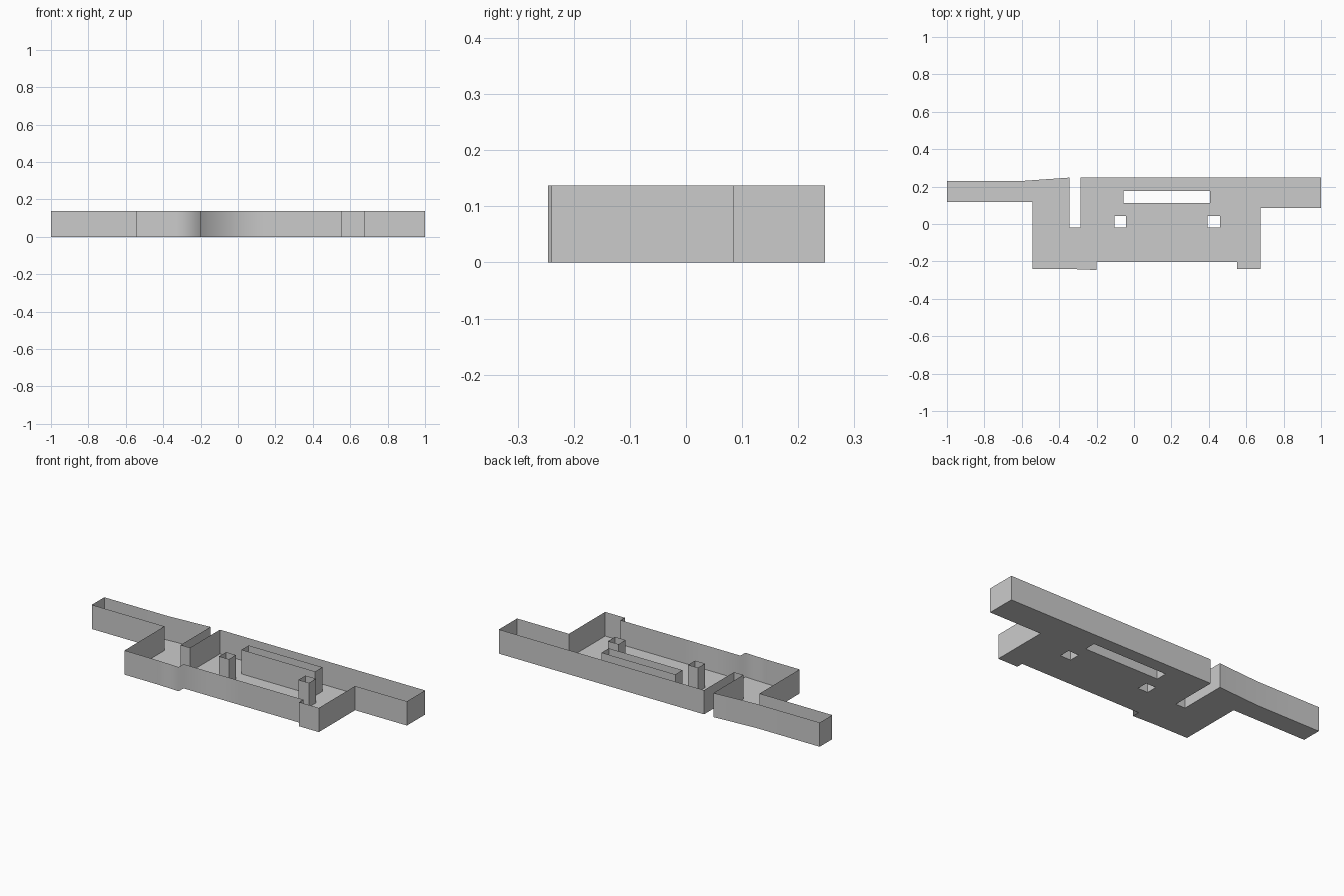
import bpy, bmesh, math

HEIGHT = 0.137

if "Cube" in bpy.data.objects:
    bpy.data.objects.remove(bpy.data.objects["Cube"], do_unlink=True)

grey = bpy.data.materials.new("plain grey")
grey.use_nodes = True
grey.diffuse_color = (0.6, 0.6, 0.6, 1)
grey.node_tree.nodes["Principled BSDF"].inputs["Base Color"].default_value = grey.diffuse_color


def rectangle(x0, x1, y0, y1):
    # clockwise, so that walls face into the opening
    return [(x0, y0), (x0, y1), (x1, y1), (x1, y0)]


def add_object(name, bm):
    mesh = bpy.data.meshes.new(name)
    bm.to_mesh(mesh)
    bm.free()
    mesh.materials.append(grey)
    obj = bpy.data.objects.new(name, mesh)
    bpy.context.collection.objects.link(obj)
    return obj


def add_loop(bm, points):
    verts = [bm.verts.new((x, y, 0)) for x, y in points]
    return [bm.edges.new((v, verts[(i + 1) % len(verts)])) for i, v in enumerate(verts)]


def add_wall(name, points, soft_x=None):
    """Thin upright sheet along a closed outline; corners at soft_x stay smooth."""
    bm = bmesh.new()
    low = [bm.verts.new((x, y, 0)) for x, y in points]
    high = [bm.verts.new((x, y, HEIGHT)) for x, y in points]
    for i in range(len(points)):
        j = (i + 1) % len(points)
        bm.faces.new((low[i], low[j], high[j], high[i])).smooth = True
    bm.normal_update()
    for e in bm.edges:
        if len(e.link_faces) == 2 and e.calc_face_angle() > math.radians(30):
            e.smooth = soft_x is not None and abs(e.verts[0].co.x - soft_x) < 0.005
    return add_object(name, bm)


# Outline of the tray, counter-clockwise from the right arm's tip
outline = [
    (-1, 0.23), (-1, 0.118), (-0.544, 0.118), (-0.544, -0.24),
    (-0.33, -0.241), (-0.2, -0.246), (-0.2, -0.203), (0.15, -0.203),
    (0.552, -0.203), (0.552, -0.24), (0.675, -0.24), (0.675, 0.085),
    (1, 0.085), (1, 0.248), (-0.287, 0.248), (-0.287, -0.02),
    (-0.346, -0.02), (-0.346, 0.248), (-0.6, 0.23), (-0.86, 0.23),
]

# Walled openings through the floor
openings = {
    "long_slot_wall": rectangle(-0.056, 0.406, 0.112, 0.176),
    "right_post_wall": rectangle(-0.105, -0.043, -0.02, 0.043),
    "left_post_wall": rectangle(0.393, 0.459, -0.02, 0.043),
}

# Floor sheet with the openings left out
bm = bmesh.new()
edges = add_loop(bm, outline)
for points in openings.values():
    edges += add_loop(bm, points)
bmesh.ops.triangle_fill(bm, edges=edges, use_beauty=True, normal=(0, 0, -1))
bm.normal_update()
bmesh.ops.reverse_faces(bm, faces=[f for f in bm.faces if f.normal.z > 0])
add_object("floor", bm)

# Upright walls
add_wall("outer_wall", outline, soft_x=-0.2)
for name, points in openings.items():
    add_wall(name, points)
